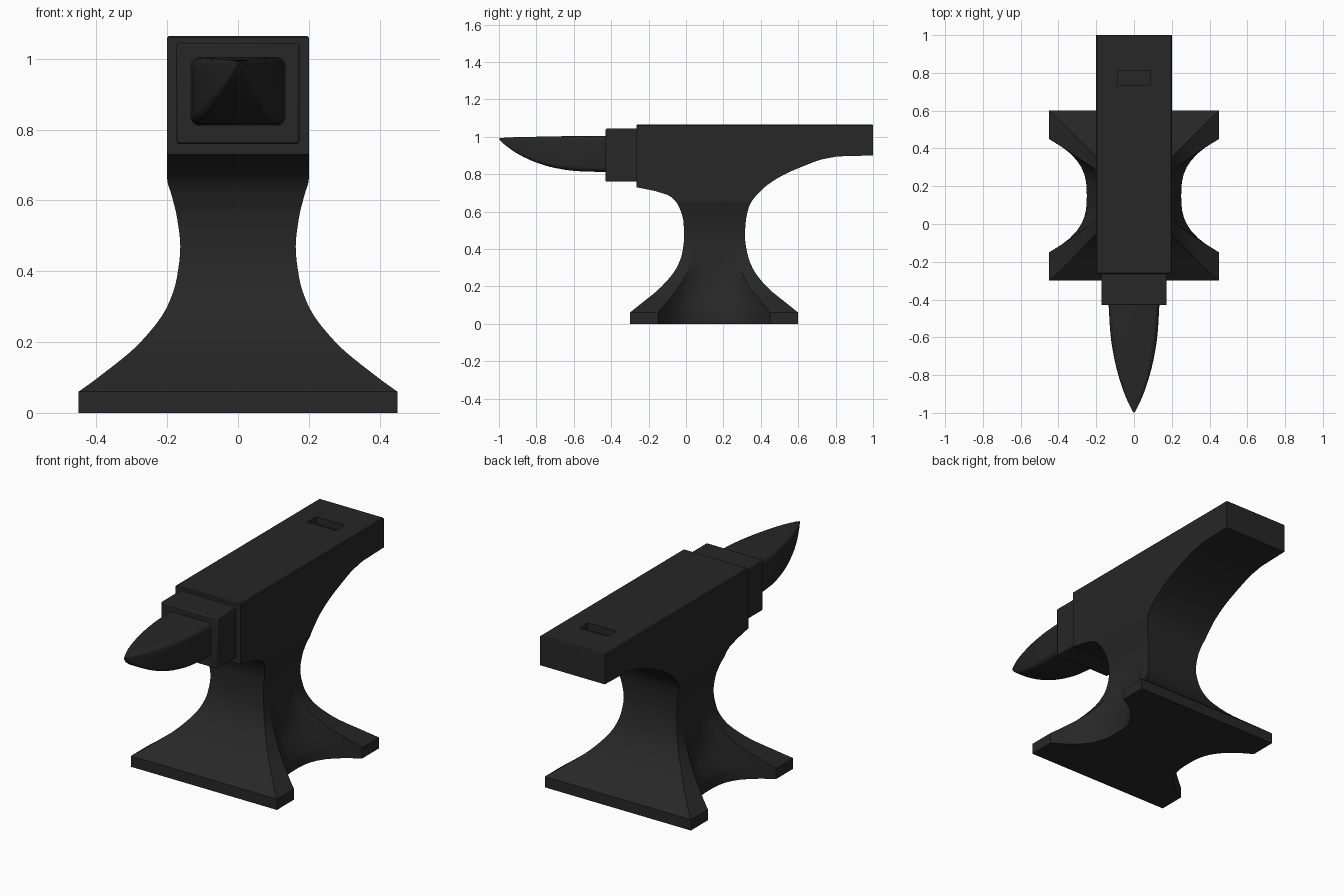
import bpy, bmesh, math

if "Cube" in bpy.data.objects:
    bpy.data.objects.remove(bpy.data.objects["Cube"])

iron = bpy.data.materials.new("dark_iron")
iron.diffuse_color = (0.02, 0.02, 0.02, 1)
iron.use_nodes = True
iron.node_tree.nodes["Principled BSDF"].inputs["Base Color"].default_value = iron.diffuse_color


def loft(name, rings, angle=30):
    """Skin equal-length closed rings and cap both ends."""
    bm = bmesh.new()
    vs = [[bm.verts.new(p) for p in r] for r in rings]
    n = len(vs[0])
    for a, b in zip(vs, vs[1:]):
        for i in range(n):
            j = (i + 1) % n
            bm.faces.new((a[i], a[j], b[j], b[i]))
    bm.faces.new(vs[0][::-1])
    bm.faces.new(vs[-1])
    bmesh.ops.recalc_face_normals(bm, faces=bm.faces)
    me = bpy.data.meshes.new(name)
    bm.to_mesh(me)
    bm.free()
    ob = bpy.data.objects.new(name, me)
    bpy.context.collection.objects.link(ob)
    me.materials.append(iron)
    return ob


def smooth(ob, angle=30):
    bpy.ops.object.select_all(action='DESELECT')
    ob.select_set(True)
    bpy.context.view_layer.objects.active = ob
    bpy.ops.object.shade_smooth_by_angle(angle=math.radians(angle))


def refine(rows, steps):
    """Monotone cubic interpolation of every column over the first one."""
    def sec(i, c):
        return (rows[i + 1][c] - rows[i][c]) / (rows[i + 1][0] - rows[i][0])

    def tan(i, c):
        if i == 0:
            return sec(0, c)
        if i == len(rows) - 1:
            return sec(i - 1, c)
        a, b = sec(i - 1, c), sec(i, c)
        return 2 * a * b / (a + b) if a * b > 0 else 0

    out = []
    for i in range(len(rows) - 1):
        p, q = rows[i], rows[i + 1]
        h = q[0] - p[0]
        if h <= 0.021:
            out.append(p)
            continue
        for k in range(steps):
            t = k / steps
            row = [p[0] + h * t]
            for c in range(1, len(p)):
                row.append((2*t**3 - 3*t*t + 1) * p[c] + (t**3 - 2*t*t + t) * h * tan(i, c)
                           + (3*t*t - 2*t**3) * q[c] + (t**3 - t*t) * h * tan(i + 1, c))
            out.append(tuple(row))
    return out + [rows[-1]]


def box(name, x, y0, y1, z0, z1, bevel=0):
    bpy.ops.mesh.primitive_cube_add(size=1, location=(0, (y0 + y1) / 2, (z0 + z1) / 2))
    ob = bpy.context.object
    ob.name = name
    ob.scale = (2 * x, y1 - y0, z1 - z0)
    bpy.ops.object.transform_apply(location=True, rotation=False, scale=True)
    if bevel:
        m = ob.modifiers.new("bevel", 'BEVEL')
        m.width, m.segments = bevel, 2
    ob.data.materials.append(iron)
    return ob


# Body: height, corner half width, mid-side half width, front y, back y
rows = [(.06, .45, .25, -.30, .60), (.10, .395, .235, -.25, .55),
        (.20, .275, .192, -.13, .43), (.30, .20, .172, -.05, .355),
        (.38, .173, .165, -.02, .327), (.47, .163, .163, -.01, .315),
        (.55, .172, .172, -.014, .32), (.62, .189, .189, -.035, .335),
        (.66, .20, .20, -.06, .355), (.69, .20, .20, -.10, .38),
        (.71, .20, .20, -.165, .40), (.73, .20, .20, -.265, .42),
        (.79, .20, .20, -.265, .51), (.85, .20, .20, -.265, .645),
        (.88, .20, .20, -.265, .73), (.895, .20, .20, -.265, .81)]
rows = [(0,) + rows[0][1:]] + refine(rows, 4)
rows += [(.90, .20, .20, -.265, 1), (1.06, .20, .20, -.265, 1),
         (1.065, .195, .195, -.26, .997)]
N = 24


def body_ring(z, xc, xm, yf, yb):
    right = []
    for i in range(N + 1):
        t = -1 + 2 * i / N
        f = min(1, abs(t) * 1.5) ** 2.8          # hollow between the feet
        right.append((xm + (xc - xm) * f, yf + (yb - yf) * i / N, z))
    return right + [(-x, y, z) for x, y, z in reversed(right)]


body = loft("anvil_body", [body_ring(*r) for r in rows])

# Square tool hole in the heel
cutter = box("hole_cutter", .088, .735, .812, 1.025, 1.2)
cutter.hide_render = True
cut = body.modifiers.new("hole", 'BOOLEAN')
cut.object, cut.operation, cut.solver = cutter, 'DIFFERENCE', 'EXACT'
bpy.context.view_layer.objects.active = body
bpy.ops.object.modifier_apply(modifier="hole")
bpy.data.objects.remove(cutter)
smooth(body)

# Stepped table in front of the face
smooth(box("step_block", .173, -.43, -.25, .76, 1.043, .006))

# Horn: y, half width, bottom z, top z
horn = refine([(-.998, .003, .984, .992), (-.97, .018, .958, .995), (-.90, .05, .909, .998),
               (-.80, .083, .862, 1.0), (-.70, .107, .833, 1.002), (-.58, .125, .816, 1.004),
               (-.42, .135, .811, 1.005)], 3)


def horn_ring(y, hx, z0, z1):
    hz, zc, r = (z1 - z0) / 2, (z0 + z1) / 2, .3
    pts = []
    for k, (sx, sz) in enumerate(((1, 1), (-1, 1), (-1, -1), (1, -1))):
        for s in range(6):
            a = math.pi / 2 * (k + s / 5)
            rx = min(hx, hz) * r
            pts.append((sx * (hx - rx) + rx * math.cos(a), y, zc + sz * (hz - rx) + rx * math.sin(a)))
    return pts


smooth(loft("horn", [horn_ring(*r) for r in horn]), 40)
